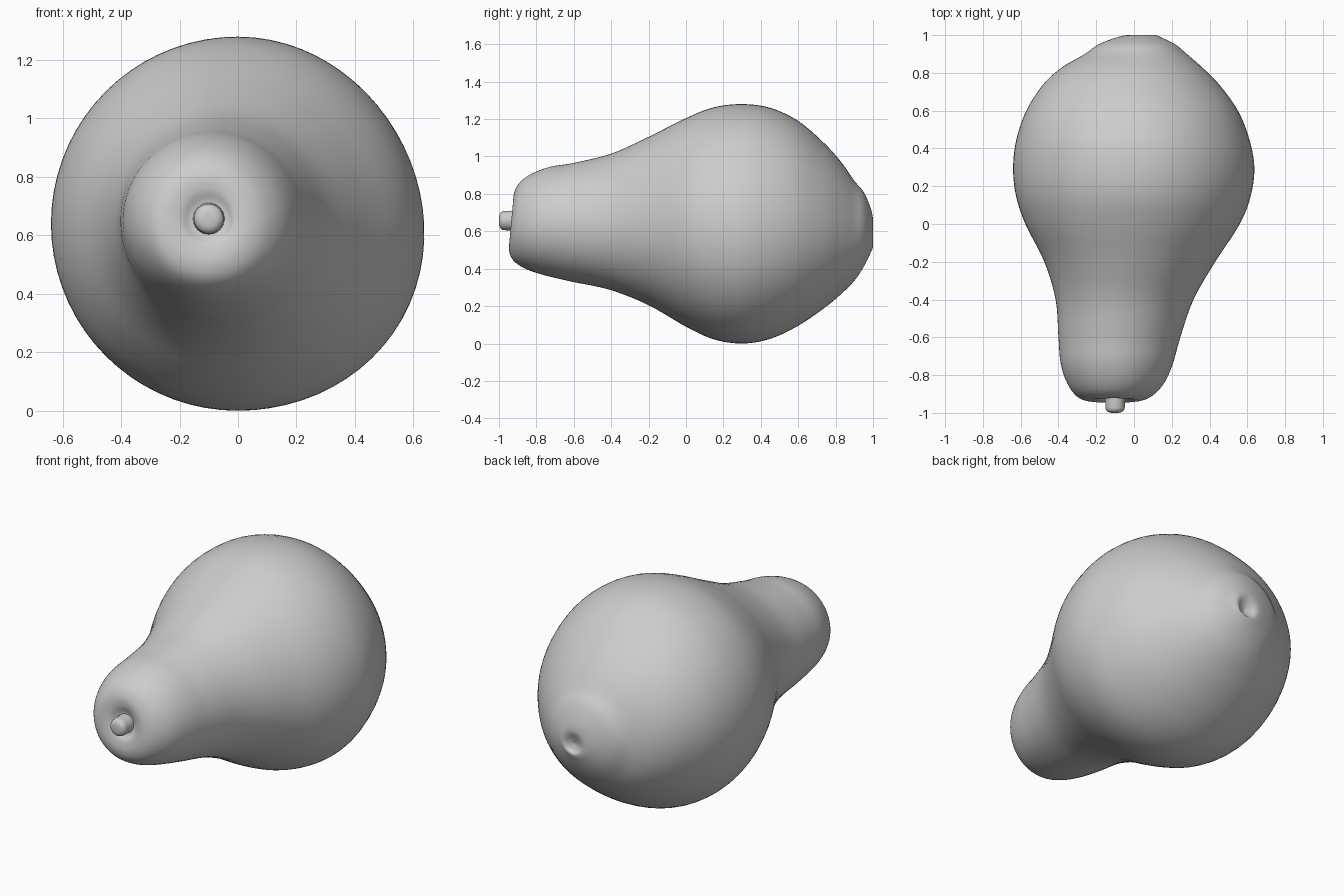
import bpy, bmesh
from math import cos, sin, pi

if "Cube" in bpy.data.objects:
    bpy.data.objects.remove(bpy.data.objects["Cube"], do_unlink=True)

grey = bpy.data.materials.new("plain grey")
grey.use_nodes = True
grey.diffuse_color = (0.61, 0.61, 0.61, 1)
grey.node_tree.nodes["Principled BSDF"].inputs["Base Color"].default_value = (0.61, 0.61, 0.61, 1)


def spline(points, steps):
    """Smooth curve through tuples of any length."""
    padded = [points[0]] + points + [points[-1]]
    result = []
    for a, b, c, d in zip(padded, padded[1:], padded[2:], padded[3:]):
        for i in range(steps):
            t = i / steps
            result.append([q + (r - p) * t / 2
                           + (p - 2.5 * q + 2 * r - s / 2) * t ** 2
                           + (1.5 * (q - r) + (s - p) / 2) * t ** 3
                           for p, q, r, s in zip(a, b, c, d)])
    return result + [list(points[-1])]


def loft(name, sections, steps, sides, lean=0.0, skew=0.0):
    """Skin sections (y, x min, x max, z min, z max); lean tips the front, skew fills the low left."""
    bm = bmesh.new()
    rings = []
    for y, left, right, low, high in spline(sections, steps):
        cx, cz = (left + right) / 2, (low + high) / 2
        rx, rz = (right - left) / 2, (high - low) / 2
        tilt = lean * min(1, max(0, (-0.5 - y) / 0.4))
        ring = []
        for k in range(sides):
            a = 2 * pi * k / sides
            swell = 1 - skew * sin(2 * a) * max(0, cos(a))
            ring.append(bm.verts.new((cx + rx * swell * cos(a),
                                      y + tilt * rz * sin(a),
                                      cz + rz * swell * sin(a))))
        rings.append(ring)
    for lower, upper in zip(rings, rings[1:]):
        for k in range(sides):
            n = (k + 1) % sides
            bm.faces.new((lower[k], lower[n], upper[n], upper[k]))
    bm.faces.new(rings[0])
    bm.faces.new(rings[-1])
    bmesh.ops.recalc_face_normals(bm, faces=bm.faces)
    mesh = bpy.data.meshes.new(name)
    bm.to_mesh(mesh)
    bm.free()
    mesh.materials.append(grey)
    mesh.shade_smooth()
    obj = bpy.data.objects.new(name, mesh)
    bpy.context.collection.objects.link(obj)


# Fruit body: dented stem end, leaning neck, round belly, capped blossom end
loft("fruit_body", [
    (-0.91, -0.13, -0.07, 0.62, 0.69),
    (-0.915, -0.165, -0.035, 0.59, 0.72),
    (-0.93, -0.2, -0.01, 0.56, 0.76),
    (-0.932, -0.26, 0.04, 0.5, 0.81),
    (-0.905, -0.31, 0.1, 0.445, 0.865),
    (-0.84, -0.355, 0.16, 0.4, 0.91),
    (-0.74, -0.388, 0.205, 0.365, 0.945),
    (-0.6, -0.4, 0.245, 0.33, 0.967),
    (-0.4, -0.415, 0.315, 0.285, 1.015),
    (-0.2, -0.475, 0.43, 0.205, 1.105),
    (0, -0.575, 0.56, 0.09, 1.205),
    (0.15, -0.625, 0.618, 0.022, 1.263),
    (0.3, -0.64, 0.637, 0, 1.28),
    (0.45, -0.622, 0.61, 0.025, 1.26),
    (0.6, -0.57, 0.55, 0.095, 1.19),
    (0.74, -0.48, 0.45, 0.19, 1.07),
    (0.83, -0.38, 0.36, 0.265, 0.97),
    (0.9, -0.26, 0.28, 0.335, 0.87),
    (0.95, -0.19, 0.22, 0.41, 0.81),
    (0.985, -0.1, 0.15, 0.48, 0.73),
    (1, -0.03, 0.11, 0.52, 0.66),
    (0.985, 0.01, 0.08, 0.54, 0.61),
    (0.975, 0.04, 0.05, 0.57, 0.58),
], 5, 72, 0.09, 0.025)


# Stem: short peg with a rounded tip
def peg(y, r):
    return (y, -0.1 - r, -0.1 + r, 0.657 - r, 0.657 + r)


loft("stem", [peg(-1, 0.015), peg(-0.996, 0.034), peg(-0.982, 0.049),
              peg(-0.95, 0.052), peg(-0.88, 0.055)], 4, 32)
